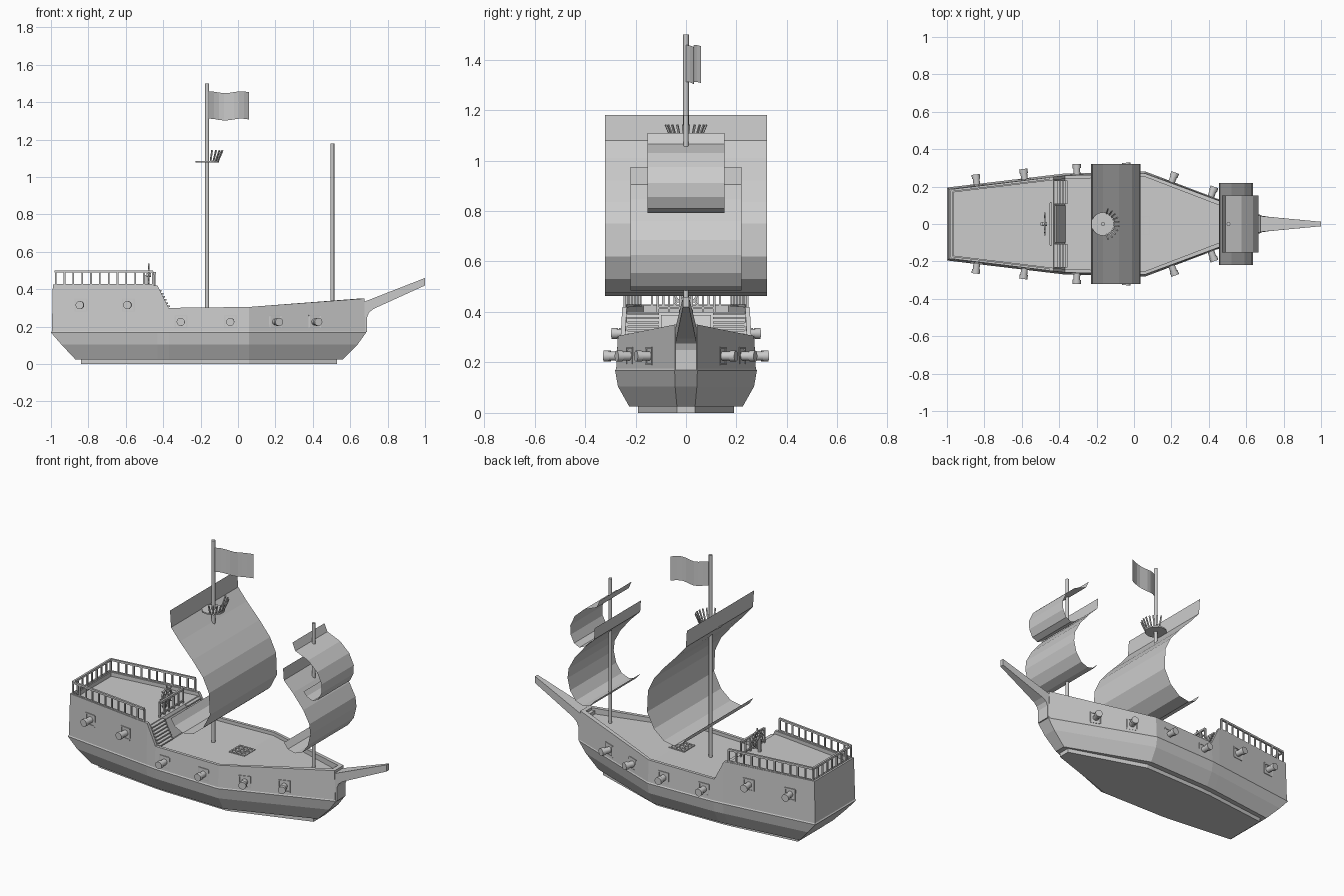
import bpy, bmesh, math
from mathutils import Vector, Matrix

if "Cube" in bpy.data.objects:
    bpy.data.objects.remove(bpy.data.objects["Cube"])

def finish(bm, name, smooth=False, solid=True):
    if solid:
        bmesh.ops.recalc_face_normals(bm, faces=bm.faces)
    me = bpy.data.meshes.new(name)
    bm.to_mesh(me)
    bm.free()
    ob = bpy.data.objects.new(name, me)
    bpy.context.collection.objects.link(ob)
    if smooth:
        bpy.context.view_layer.objects.active = ob
        ob.select_set(True)
        bpy.ops.object.shade_smooth_by_angle(angle=math.radians(40))
        ob.select_set(False)
    return ob

def box(bm, c, size, rot=Matrix()):
    m = Matrix.Translation(c) @ rot @ Matrix.Diagonal((*size, 1))
    bmesh.ops.create_cube(bm, size=1, matrix=m)

def track(a, b):
    a, b = Vector(a), Vector(b)
    d = b - a
    rot = d.to_track_quat('Z', 'Y').to_matrix().to_4x4()
    return (a + b) / 2, d.length, rot

def beam(bm, a, b, w, h=None):
    c, l, rot = track(a, b)
    box(bm, c, (w, h or w, l), rot)

def rod(bm, a, b, r1, r2=None, seg=12):
    c, l, rot = track(a, b)
    bmesh.ops.create_cone(bm, cap_ends=True, segments=seg, radius1=r1,
                          radius2=r2 or r1, depth=l, matrix=Matrix.Translation(c) @ rot)

# Hull plan: half width at each station
XS = [-1, -0.43, -0.37, 0.06, 0.685]
YS = [0.195, 0.263, 0.27, 0.281, 0.045]
SHEER = [0.425, 0.42, 0.30, 0.305, 0.35]
DECK = [0.40, 0.40, 0.28, 0.285, 0.315]

def plan(x):
    for i in range(4):
        if x <= XS[i + 1]:
            k = (YS[i + 1] - YS[i]) / (XS[i + 1] - XS[i])
            return YS[i] + k * (x - XS[i]), k
    return YS[4], 0

# Hull levels from keel up: z, stern x, bow x, width scale, inset
levels = [(0, -0.84, 0.53, 0.68, 0), (0.025, -0.84, 0.53, 0.68, 0),
          (0.025, -0.87, 0.56, 0.80, 0), (0.105, -0.945, 0.64, 0.96, 0),
          (0.168, -1, 0.685, 1, 0), (0.175, -0.995, 0.68, 0.985, 0),
          (SHEER, -0.99, 0.675, 0.96, 0), (SHEER, -0.965, 0.65, 0.96, 0.018),
          (DECK, -0.965, 0.65, 0.96, 0.018)]
bm = bmesh.new()
L, R = [], []
for z, x0, x1, s, ins in levels:
    xs = [x0] + XS[1:4] + [x1]
    row = [(xs[i], max(YS[i] * s, 0.036) - ins, z[i] if isinstance(z, list) else z) for i in range(5)]
    L.append([bm.verts.new((x, -y, h)) for x, y, h in row])
    R.append([bm.verts.new((x, y, h)) for x, y, h in row])
for j in range(len(levels) - 1):
    for S in (L, R):
        for i in range(4):
            bm.faces.new((S[j][i], S[j][i + 1], S[j + 1][i + 1], S[j + 1][i]))
    for i in (0, 4):
        bm.faces.new((L[j][i], R[j][i], R[j + 1][i], L[j + 1][i]))
for i in range(4):
    for j in (0, -1):
        bm.faces.new((L[j][i], L[j][i + 1], R[j][i + 1], R[j][i]))
finish(bm, "hull")

# Stem and bowsprit
prof = [(0.63, 0.17, 0.042), (0.69, 0.17, 0.042), (0.69, 0.25, 0.042), (0.70, 0.275, 0.042),
        (0.725, 0.295, 0.038), (1, 0.42, 0.012), (1, 0.46, 0.012), (0.68, 0.335, 0.042), (0.63, 0.335, 0.042)]
bm = bmesh.new()
a = [bm.verts.new((x, -w, z)) for x, z, w in prof]
b = [bm.verts.new((x, w, z)) for x, z, w in prof]
bm.faces.new(a)
bm.faces.new(b)
for i in range(len(prof)):
    k = (i + 1) % len(prof)
    bm.faces.new((a[i], a[k], b[k], b[i]))
finish(bm, "bowsprit")

# Masts
for name, x, r, z0, z1 in (("main_mast", -0.165, 0.011, 0.27, 1.5), ("fore_mast", 0.505, 0.01, 0.3, 1.18)):
    bm = bmesh.new()
    rod(bm, (x, 0, z0), (x, 0, z1), r)
    finish(bm, name, True)

# Sails: side profile swept across the beam
def sail(name, pts, w):
    bm = bmesh.new()
    rows = [[bm.verts.new((x, s * w, z)) for s in (-1, 1)] for x, z in pts]
    for p, q in zip(rows, rows[1:]):
        bm.faces.new((p[0], p[1], q[1], q[0]))
    finish(bm, name, solid=False)

sail("main_sail", [(-.23, 1.18), (-.223, 1.08), (-.165, 1.01), (-.08, .92), (-.01, .835), (.03, .75),
                   (.036, .62), (-.01, .53), (-.075, .476), (-.145, .463), (-.2, .49), (-.225, .53)], 0.32)
sail("fore_top_sail", [(.47, 1.11), (.49, 1.065), (.575, 1.03), (.635, .975), (.666, .91), (.663, .855),
                       (.64, .81), (.605, .793), (.565, .81), (.545, .835)], 0.153)
sail("fore_sail", [(.455, .975), (.46, .905), (.52, .845), (.59, .76), (.63, .685), (.637, .625),
                   (.62, .555), (.583, .503), (.535, .485), (.487, .497), (.46, .53)], 0.22)

# Flag
bm = bmesh.new()
cols = []
for i in range(9):
    t = i / 8
    y = 0.06 * t + 0.012 * math.sin(t * 2 * math.pi)
    dz = 0.005 * math.cos(t * 2.5 * math.pi)
    cols.append([bm.verts.new((-0.155 + 0.215 * t, y, z + dz)) for z in (1.307, 1.453)])
for p, q in zip(cols, cols[1:]):
    bm.faces.new((p[0], q[0], q[1], p[1]))
finish(bm, "flag", solid=False)

# Lookout platform with half ring of flared slats
bm = bmesh.new()
rod(bm, (-0.165, 0, 1.076), (-0.165, 0, 1.084), 0.063, seg=20)
for i in range(10):
    t = math.radians(-72 + 16 * i)
    d = Vector((math.cos(t), math.sin(t), 0))
    o = Vector((-0.165, 0, 1.08))
    beam(bm, o + d * 0.058, o + d * 0.085 + Vector((0, 0, 0.062)), 0.008, 0.006)
finish(bm, "lookout")

# Cannons and gun ports
guns = bmesh.new()
ports = bmesh.new()
for x, z in ((-.84, .315), (-.585, .315), (-.305, .225), (-.04, .225), (.2, .225), (.41, .225)):
    y, k = plan(x)
    for s in (-1, 1):
        n = Vector((-k, s, 0)).normalized()
        p = Vector((x, s * y * 0.968, z))
        rod(guns, p - n * 0.02, p + n * 0.035, 0.018)
        rod(guns, p + n * 0.035, p + n * 0.058, 0.022)
        u = Vector((0, 0, 1)).cross(n)
        v = Vector((0, 0, 0.032))
        for e in (-1, 1):
            beam(ports, p + u * e * 0.031 - v, p + u * e * 0.031 + v, 0.008)
            beam(ports, p + v * e - u * 0.034, p + v * e + u * 0.034, 0.008)
finish(guns, "cannons", True)
finish(ports, "gun_ports")

# Poop deck railing
bm = bmesh.new()
def rail(a, b, n):
    a, b = Vector(a), Vector(b)
    beam(bm, a + Vector((0, 0, 0.07)), b + Vector((0, 0, 0.07)), 0.012)
    beam(bm, a, b, 0.008)
    for i in range(n + 1):
        p = a.lerp(b, i / n)
        beam(bm, p - Vector((0, 0, 0.02)), p + Vector((0, 0, 0.07)), 0.009)
stern, front = (-0.975, 0.18), (-0.455, 0.243)
for s in (-1, 1):
    rail((stern[0], s * stern[1], 0.425), (front[0], s * front[1], 0.425), 11)
rail((-0.975, -0.18, 0.425), (-0.975, 0.18, 0.425), 8)
rail((-0.445, -0.112, 0.415), (-0.445, 0.112, 0.415), 5)
finish(bm, "railing")

# Twin stairs and centre door on the sloped bulkhead
bm = bmesh.new()
for i in range(7):
    t = (i + 0.5) / 7
    for s in (-1, 1):
        box(bm, (-0.365 - 0.06 * t, s * 0.17, 0.285 + 0.115 * t), (0.026, 0.125, 0.008))
finish(bm, "stairs")
bm = bmesh.new()
beam(bm, (-0.372, 0, 0.285), (-0.42, 0, 0.385), 0.2, 0.012)
finish(bm, "door")

# Steering wheel
bm = bmesh.new()
c = Vector((-0.477, 0, 0.475))
P = lambda r, t: c + Vector((0, r * math.cos(t), r * math.sin(t)))
for i in range(16):
    beam(bm, P(0.044, i * math.pi / 8), P(0.044, (i + 1) * math.pi / 8), 0.009)
for i in range(8):
    beam(bm, c, P(0.062, i * math.pi / 4), 0.006)
rod(bm, c - Vector((0.012, 0, 0)), c + Vector((0.012, 0, 0)), 0.011)
beam(bm, (-0.492, 0, 0.39), (-0.492, 0, 0.475), 0.014)
finish(bm, "steering_wheel")

# Deck hatch grating
bm = bmesh.new()
for i in range(4):
    o = -0.048 + 0.032 * i
    box(bm, (0.035 + o, -0.01, 0.286), (0.009, 0.105, 0.008))
    box(bm, (0.035, -0.01 + o, 0.286), (0.105, 0.009, 0.008))
finish(bm, "hatch_grating")
